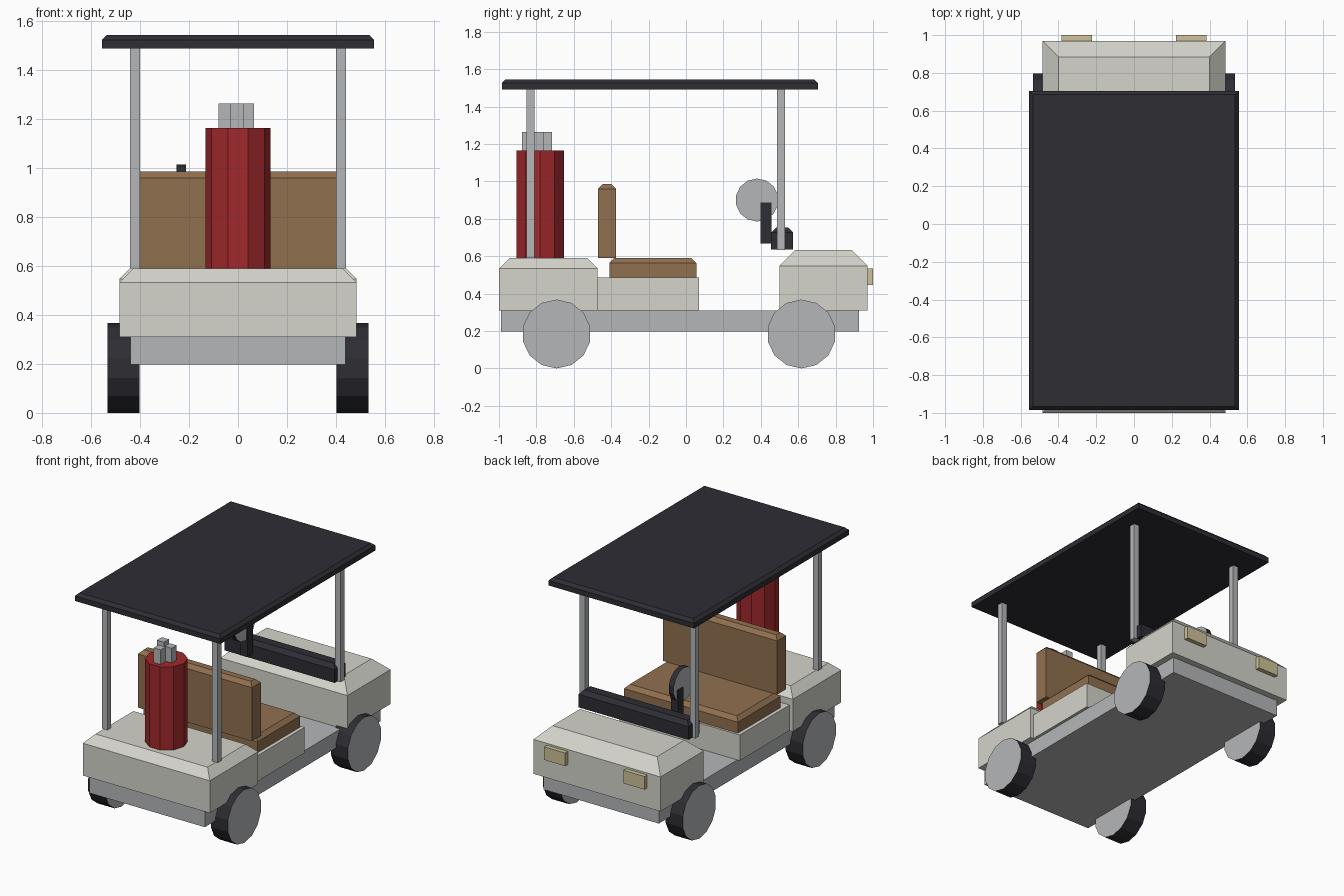
import bpy, bmesh, math
from mathutils import Matrix, Vector

if "Cube" in bpy.data.objects:
    bpy.data.objects.remove(bpy.data.objects["Cube"])


def material(name, rgb):
    m = bpy.data.materials.new(name)
    m.diffuse_color = (*rgb, 1)
    m.use_nodes = True
    m.node_tree.nodes["Principled BSDF"].inputs["Base Color"].default_value = m.diffuse_color
    return m


CREAM = material("cream paint", (0.66, 0.66, 0.60))
GREY = material("grey metal", (0.46, 0.47, 0.48))
DARK = material("dark rubber", (0.026, 0.026, 0.034))
BROWN = material("brown leather", (0.28, 0.16, 0.078))
RED = material("red bag", (0.36, 0.022, 0.025))
LAMP = material("lamp yellow", (0.62, 0.54, 0.32))


def finish(bm, name, *mats):
    me = bpy.data.meshes.new(name)
    bmesh.ops.recalc_face_normals(bm, faces=bm.faces[:])
    bm.to_mesh(me)
    bm.free()
    for m in mats:
        me.materials.append(m)
    ob = bpy.data.objects.new(name, me)
    bpy.context.collection.objects.link(ob)
    return ob


def box(name, mat, x, y, z, chamfer=0):
    """Box from (min, max) ranges, with an optional sloped edge round the top."""
    bm = bmesh.new()
    bmesh.ops.create_cube(bm, size=1)
    z1 = z[1] - chamfer
    for v in bm.verts:
        v.co = Vector([r[0] + (c + 0.5) * (r[1] - r[0])
                       for c, r in zip(v.co, (x, y, (z[0], z1)))])
    if chamfer:
        top = max(bm.faces, key=lambda f: f.calc_center_median().z)
        new = bmesh.ops.extrude_face_region(bm, geom=[top])["geom"]
        bmesh.ops.delete(bm, geom=[top], context='FACES_ONLY')
        cx, cy = sum(x) / 2, sum(y) / 2
        for v in new:
            if isinstance(v, bmesh.types.BMVert):
                v.co.x -= math.copysign(chamfer, v.co.x - cx)
                v.co.y -= math.copysign(chamfer, v.co.y - cy)
                v.co.z = z[1]
    return finish(bm, name, mat)


def wheel(name, x, y, z, r, width):
    """14-sided disc across x: dark rim, grey side faces."""
    bm = bmesh.new()
    bmesh.ops.create_cone(bm, cap_ends=True, segments=14, radius1=r, radius2=r, depth=width)
    # put a vertex exactly at the top
    top = max(bm.verts, key=lambda v: v.co.x)
    turn = -math.atan2(top.co.y, top.co.x)
    bmesh.ops.transform(bm, verts=bm.verts[:], matrix=Matrix.Translation((x, y, z))
                        @ Matrix.Rotation(-math.pi / 2, 4, 'Y') @ Matrix.Rotation(turn, 4, 'Z'))
    for f in bm.faces:
        f.material_index = 1 if len(f.verts) > 4 else 0
    return finish(bm, name, DARK, GREY)


# Chassis and body
box("chassis", GREY, (-0.44, 0.44), (-0.99, 0.925), (0.197, 0.31))
box("bag_deck", CREAM, (-0.485, 0.485), (-1.0, -0.472), (0.31, 0.59), 0.057)
box("bonnet", CREAM, (-0.485, 0.485), (0.50, 0.97), (0.31, 0.633), 0.085)
box("seat_base", CREAM, (-0.46, 0.46), (-0.472, 0.07), (0.31, 0.487))

# Seat
box("seat_cushion", BROWN, (-0.435, 0.435), (-0.41, 0.055), (0.487, 0.59), 0.027)
box("seat_back", BROWN, (-0.435, 0.435), (-0.47, -0.373), (0.59, 0.986), 0.026)

# Dashboard and steering
box("dashboard", DARK, (-0.42, 0.42), (0.455, 0.573), (0.635, 0.753), 0.027)
box("steering_column", DARK, (-0.258, -0.206), (0.397, 0.458), (0.667, 0.887))
wheel("steering_wheel", -0.232, 0.38, 0.90, 0.115, 0.037)

# Roof
box("roof", DARK, (-0.555, 0.555), (-0.985, 0.705), (1.49, 1.545), 0.02)

# Paired parts: wheels, posts and headlights
for s, side in ((-1, "left"), (1, "right")):
    wheel("bag_end_wheel_" + side, s * 0.468, -0.692, 0.184, 0.184, 0.131)
    wheel("lamp_end_wheel_" + side, s * 0.468, 0.617, 0.184, 0.184, 0.131)
    xr = sorted((s * 0.40, s * 0.442))
    box("bag_end_post_" + side, GREY, xr, (-0.853, -0.811), (0.59, 1.49))
    box("lamp_end_post_" + side, GREY, xr, (0.487, 0.529), (0.633, 1.49))
    box("headlight_" + side, LAMP, sorted((s * 0.223, s * 0.383)), (0.97, 1.0), (0.445, 0.535))

# Golf bag: ten-sided, corners pointing to the sides
bm = bmesh.new()
bmesh.ops.create_cone(bm, cap_ends=True, segments=10, radius1=0.133, radius2=0.133, depth=0.575)
corner = max(bm.verts, key=lambda v: v.co.x)
bmesh.ops.transform(bm, verts=bm.verts[:], matrix=Matrix.Translation((0, -0.78, 0.877))
                    @ Matrix.Rotation(-math.atan2(corner.co.y, corner.co.x), 4, 'Z'))
finish(bm, "golf_bag", RED)

# Club heads
for i, (cx, cy) in enumerate(((-0.053, -0.744), (-0.004, -0.85), (0.039, -0.79))):
    box(f"club_{i + 1}", GREY, (cx - 0.027, cx + 0.027), (cy - 0.027, cy + 0.027), (1.16, 1.265))
